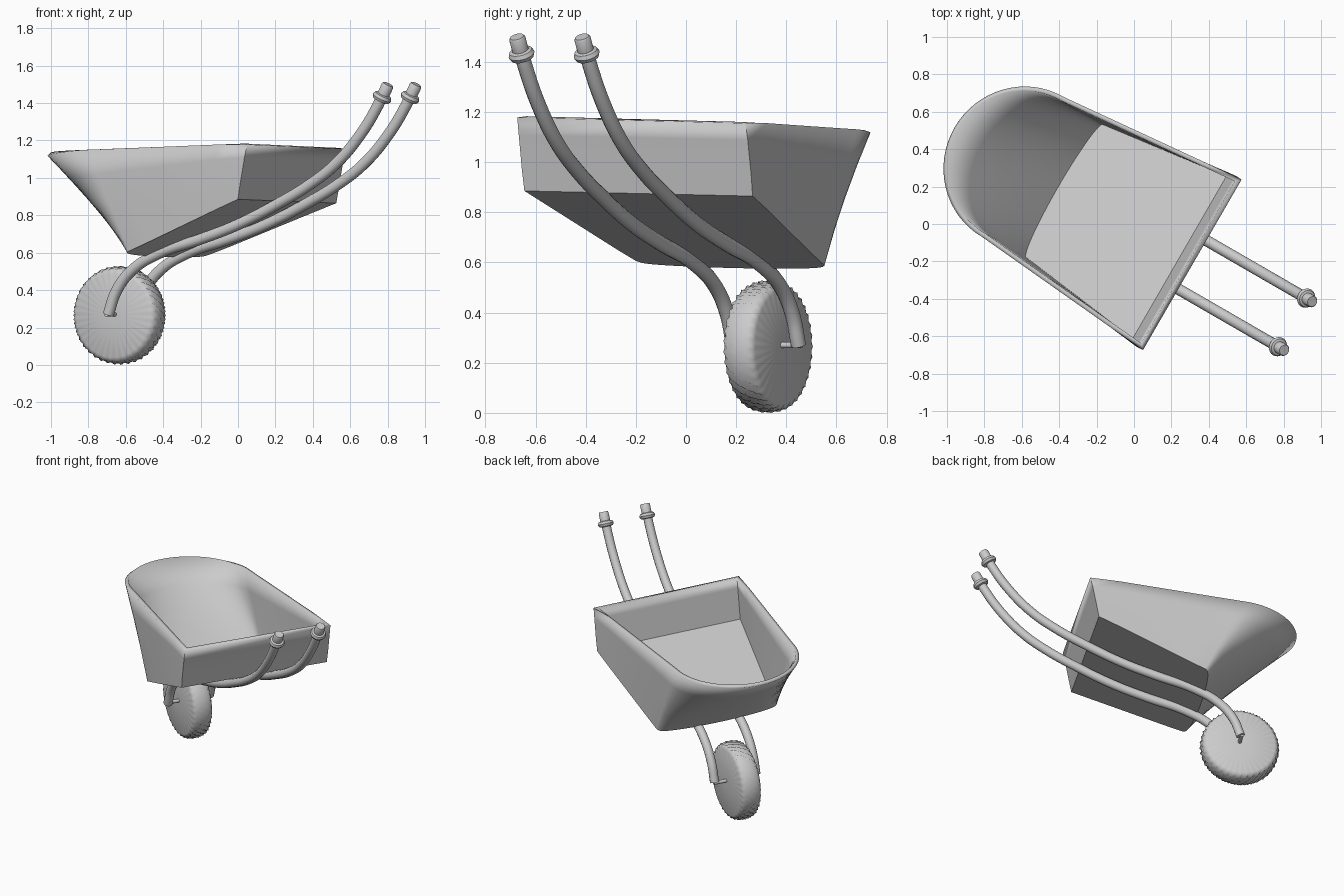
import bpy, bmesh, math
from mathutils import Matrix, Vector

if "Cube" in bpy.data.objects:
    bpy.data.objects.remove(bpy.data.objects["Cube"])

# local frame: x runs from wheel to handles, y across; turned 30 degrees at the end
PLACE = Matrix.Rotation(math.radians(-30), 4, 'Z') @ Matrix.Translation((0, -0.033, 0))


def finish(obj, angle=35):
    obj.data.transform(PLACE)
    bpy.ops.object.select_all(action='DESELECT')
    obj.select_set(True)
    bpy.context.view_layer.objects.active = obj
    bpy.ops.object.shade_smooth_by_angle(angle=math.radians(angle))


def mesh_object(name, bm):
    bmesh.ops.recalc_face_normals(bm, faces=bm.faces)
    me = bpy.data.meshes.new(name)
    bm.to_mesh(me)
    bm.free()
    obj = bpy.data.objects.new(name, me)
    bpy.context.collection.objects.link(obj)
    return obj


def lathe(name, profile, segs, matrix, bump=None):
    """Revolve (radius, height) points about z; bump(i, j) adds to the radius."""
    bm = bmesh.new()
    rings = []
    for j, (r, h) in enumerate(profile):
        ring = []
        for i in range(segs):
            a = 2 * math.pi * i / segs
            rr = r + (bump(i, j) if bump else 0)
            ring.append(bm.verts.new((rr * math.cos(a), rr * math.sin(a), h)))
        rings.append(ring)
    for a, b in zip(rings, rings[1:]):
        for i in range(segs):
            k = (i + 1) % segs
            bm.faces.new((a[i], a[k], b[k], b[i]))
    bm.faces.new(rings[0])
    bm.faces.new(rings[-1])
    bm.transform(matrix)
    return mesh_object(name, bm)


# tray: loft from a tapered floor to a round-nosed rim
def rim_z(p):
    return 1.172 + 0.03 * (p[0] - 0.352) - 0.023 * p[1]


def floor_z(p):
    return 0.895 + 0.385 * (p[0] - 0.30) - 0.02 * p[1]


def side(a, b, n):
    return [(a[0] + (b[0] - a[0]) * i / n, a[1] + (b[1] - a[1]) * i / n) for i in range(n)]


ARC = 32
angles = [math.pi * i / ARC for i in range(ARC + 1)]
top = side((0.352, 0.50), (-0.668, 0.408), 6)
top += [(-0.668 - 0.405 * math.sin(a), 0.408 * math.cos(a)) for a in angles]
top += [(x, -y) for x, y in reversed(top[:6])]
low = side((0.30, 0.50), (-0.41, 0.41), 6)
low += [(-0.41 - 0.04 * math.sin(a), 0.41 * math.cos(a)) for a in angles]
low += [(x, -y) for x, y in reversed(low[:6])]
bm = bmesh.new()
LEVELS = 4
rings = []
for k in range(LEVELS + 1):
    t = k / LEVELS
    rings.append([bm.verts.new(Vector((*b, floor_z(b))).lerp(Vector((*c, rim_z(c))), t))
                  for b, c in zip(low, top)])
for a, b in zip(rings, rings[1:]):
    for i in range(len(a)):
        j = (i + 1) % len(a)
        bm.faces.new((a[i], a[j], b[j], b[i]))
bm.faces.new(rings[0])
tray = mesh_object("tray", bm)
mod = tray.modifiers.new("thickness", 'SOLIDIFY')
mod.thickness = 0.025
mod.offset = -1
mod.use_even_offset = True
finish(tray)

# wheel: flat faces with a knobbly tread
def lugs(i, j):
    if j in (0, 1, 8, 9):
        return 0
    return 0.007 * math.cos(2 * math.pi * (i / 4 + (j % 2) / 2))


wheel_profile = [(0.03, -0.07), (0.225, -0.071), (0.243, -0.062), (0.253, -0.044), (0.258, -0.015),
                 (0.258, 0.015), (0.253, 0.044), (0.243, 0.062), (0.225, 0.071), (0.03, 0.07)]
AXLE = Vector((-0.712, 0, 0.265))
ACROSS = Matrix.Rotation(math.radians(90), 4, 'X')
finish(lathe("wheel", wheel_profile, 144, Matrix.Translation(AXLE) @ ACROSS, lugs), 60)
finish(lathe("axle", [(0.012, -0.16), (0.012, 0.16)], 16, Matrix.Translation(AXLE + Vector((0.01, 0, 0.005))) @ ACROSS))

# handles: bent tubes with a collar and a grip, one on each side
path = [(-0.695, 0.27), (-0.645, 0.395), (-0.55, 0.505), (-0.38, 0.597), (-0.127, 0.672),
        (0.104, 0.75), (0.36, 0.865), (0.55, 0.965), (0.71, 1.075), (0.86, 1.23), (0.965, 1.38), (0.995, 1.435)]
grip_profile = [(0.028, -0.02), (0.046, -0.016), (0.053, 0.0), (0.046, 0.016), (0.033, 0.02),
                (0.033, 0.072), (0.028, 0.08)]
for label, y in (("right", -0.15), ("left", 0.15)):
    cu = bpy.data.curves.new("handle_curve", 'CURVE')
    cu.dimensions = '3D'
    cu.bevel_depth = 0.03
    cu.bevel_resolution = 4
    cu.use_fill_caps = True
    cu.resolution_u = 6
    sp = cu.splines.new('BEZIER')
    sp.bezier_points.add(len(path) - 1)
    for p, (x, z) in zip(sp.bezier_points, path):
        p.co = (x, y, z)
        p.handle_left_type = p.handle_right_type = 'AUTO'
    temp = bpy.data.objects.new("handle_path", cu)
    bpy.context.collection.objects.link(temp)
    me = bpy.data.meshes.new_from_object(temp.evaluated_get(bpy.context.evaluated_depsgraph_get()))
    bpy.data.objects.remove(temp)
    tube = bpy.data.objects.new(label + "_handle", me)
    bpy.context.collection.objects.link(tube)
    finish(tube, 45)
    aim = Vector((0.07, 0, 0.13)).to_track_quat('Z', 'Y').to_matrix().to_4x4()
    finish(lathe(label + "_grip", grip_profile, 24, Matrix.Translation((0.995, y, 1.43)) @ aim))
